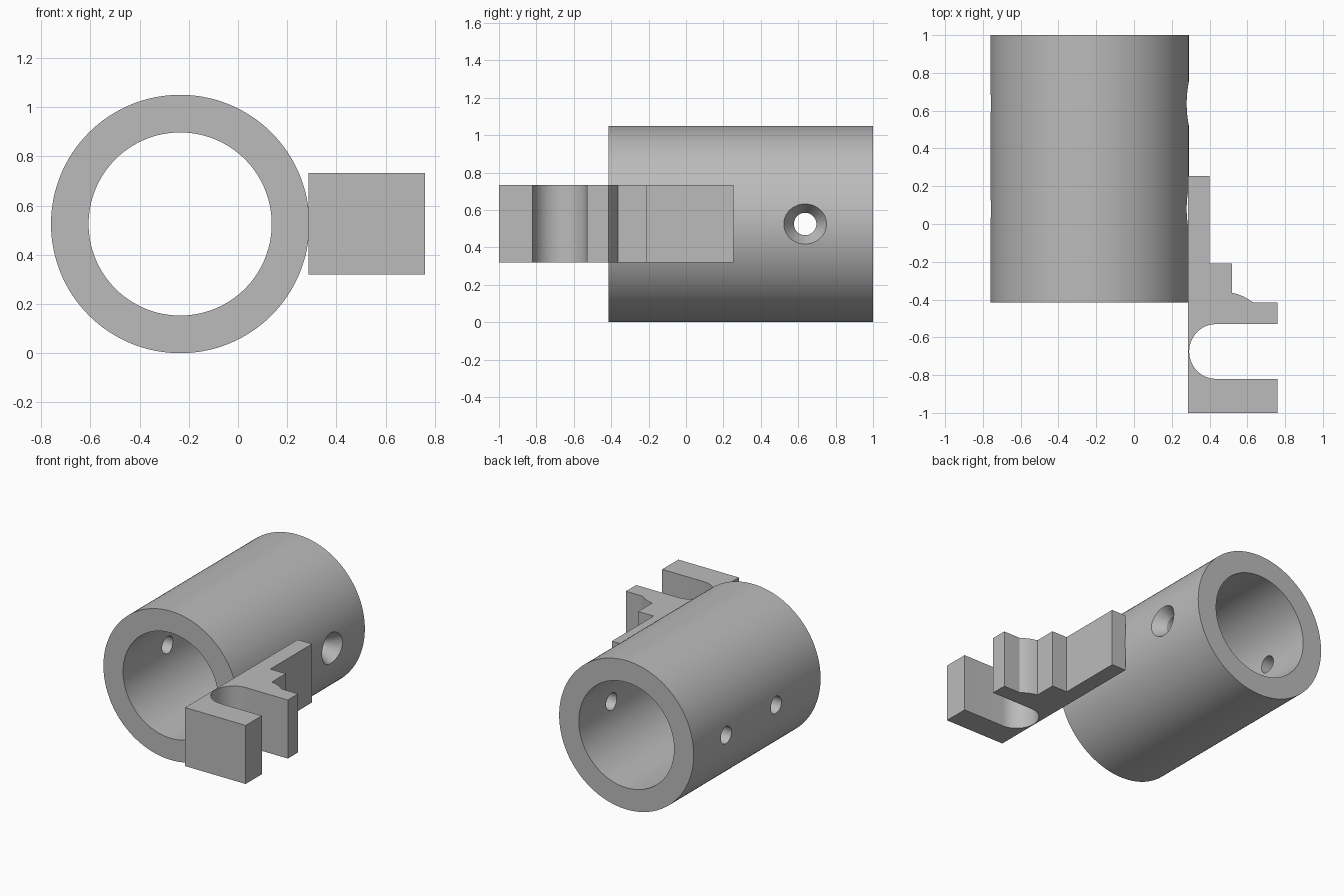
import bpy, bmesh, math
from mathutils import Matrix, Vector

if "Cube" in bpy.data.objects:
    bpy.data.objects.remove(bpy.data.objects["Cube"])

CX, CZ = -0.235, 0.525          # tube axis
R_OUT, R_IN = 0.525, 0.372
Y0, Y1 = -0.415, 1.0

grey = bpy.data.materials.new("plain grey")
grey.diffuse_color = (0.5, 0.5, 0.5, 1)
grey.use_nodes = True
grey.node_tree.nodes["Principled BSDF"].inputs["Base Color"].default_value = grey.diffuse_color


def make_object(name, bm):
    bmesh.ops.recalc_face_normals(bm, faces=bm.faces)
    mesh = bpy.data.meshes.new(name)
    bm.to_mesh(mesh)
    bm.free()
    mesh.materials.append(grey)
    obj = bpy.data.objects.new(name, mesh)
    bpy.context.collection.objects.link(obj)
    return obj


def cone(name, r1, r2, start, end, sides):
    """Cone or cylinder running from start to end."""
    start, end = Vector(start), Vector(end)
    axis = end - start
    bm = bmesh.new()
    turn = axis.to_track_quat('Z', 'Y').to_matrix().to_4x4()
    bmesh.ops.create_cone(bm, cap_ends=True, segments=sides, radius1=r1, radius2=r2,
                          depth=axis.length,
                          matrix=Matrix.Translation((start + end) / 2) @ turn)
    return make_object(name, bm)


def cut(obj, cutter):
    mod = obj.modifiers.new(cutter.name, 'BOOLEAN')
    mod.operation = 'DIFFERENCE'
    mod.solver = 'EXACT'
    mod.object = cutter
    bpy.context.view_layer.objects.active = obj
    bpy.ops.object.modifier_apply(modifier=mod.name)
    bpy.data.objects.remove(cutter)


def shade(obj):
    bpy.ops.object.select_all(action='DESELECT')
    obj.select_set(True)
    bpy.context.view_layer.objects.active = obj
    bpy.ops.object.shade_smooth_by_angle(angle=math.radians(25))


# Tube with a bore along y
tube = cone("tube", R_OUT, R_OUT, (CX, Y0, CZ), (CX, Y1, CZ), 128)
cut(tube, cone("bore", R_IN, R_IN, (CX, Y0 - 0.1, CZ), (CX, Y1 + 0.1, CZ), 128))

# Two screw holes through both walls, countersunk on the right
edge = CX + R_OUT
for y in (0.637, 0.08):
    cut(tube, cone("screw_hole", 0.06, 0.06, (-1, y, CZ), (1, y, CZ), 40))
    cut(tube, cone("countersink", 0.06, 0.14, (edge - 0.085, y, CZ), (edge + 0.04, y, CZ), 40))
shade(tube)

# Bracket: stepped plan outline with a round-ended slot
slot = [(0.435 + 0.143 * math.cos(a), -0.675 + 0.145 * math.sin(a))
        for a in (math.radians(270 - 180 * i / 24) for i in range(25))]
outline = [(0.287, -1), (0.76, -1), (0.76, -0.82)] + slot + [
    (0.76, -0.53), (0.76, -0.415), (0.63, -0.415), (0.605, -0.398), (0.58, -0.384),
    (0.55, -0.372), (0.52, -0.364), (0.52, -0.21), (0.40, -0.21), (0.40, 0.255),
    (0.287, 0.255)]
bm = bmesh.new()
face = bm.faces.new([bm.verts.new((x, y, 0.32)) for x, y in outline])
side = bmesh.ops.extrude_face_region(bm, geom=[face])["geom"]
bmesh.ops.translate(bm, vec=(0, 0, 0.413),
                    verts=[v for v in side if isinstance(v, bmesh.types.BMVert)])
shade(make_object("bracket", bm))
